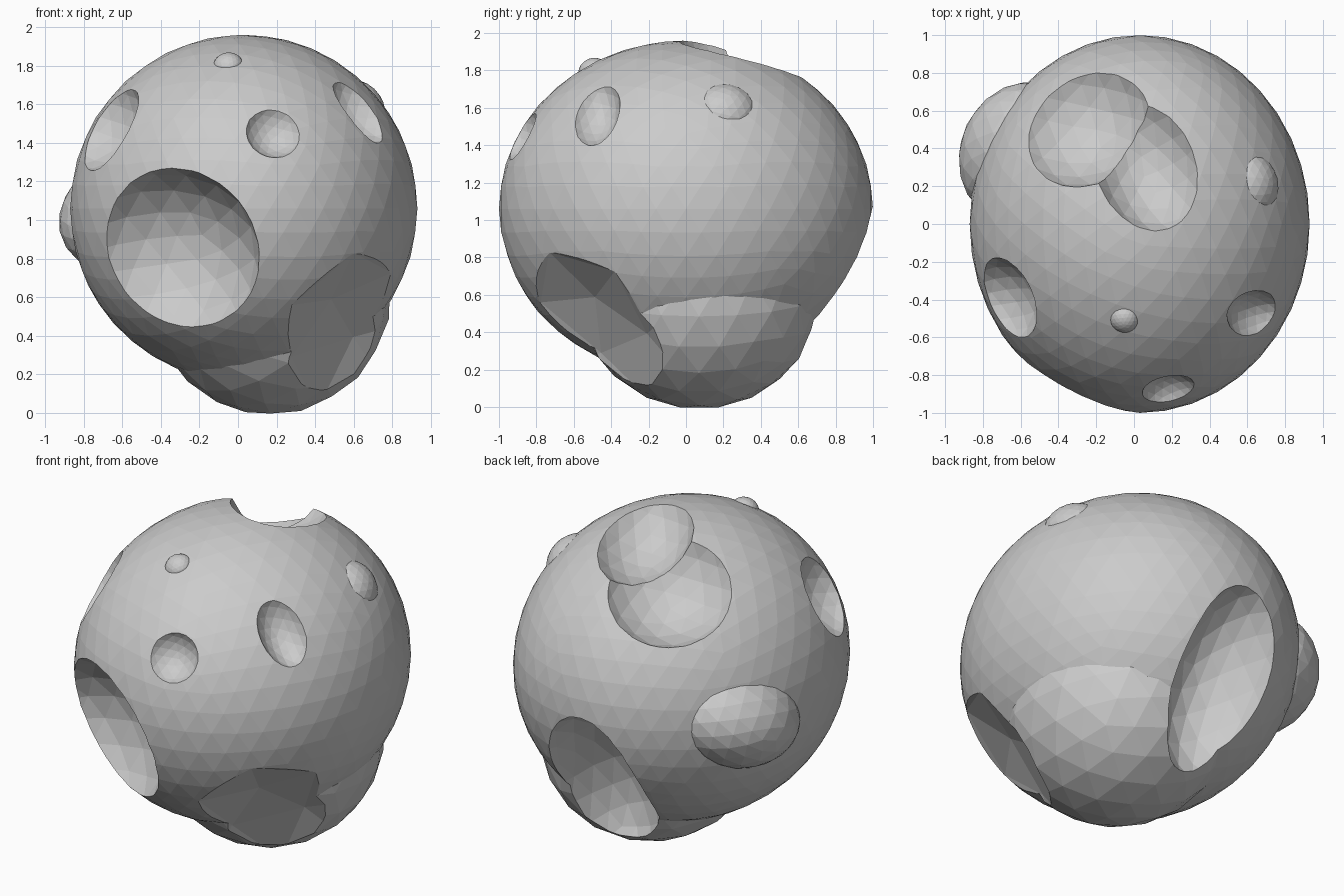
import bpy
from math import radians
from mathutils import Matrix, Vector

cube = bpy.data.objects.get("Cube")
if cube:
    bpy.data.objects.remove(cube, do_unlink=True)

# Stone colour
stone = bpy.data.materials.new("grey_stone")
stone.use_nodes = True
colour = (0.6, 0.6, 0.6, 1)
stone.diffuse_color = colour
stone.node_tree.nodes["Principled BSDF"].inputs["Base Color"].default_value = colour

CENTRE = Vector((0.03, 0, 1.06))
RADII = Vector((0.9, 1.0, 0.9))


def ball(name, matrix, radii, detail=3):
    """Ellipsoid with its own axes given by the matrix."""
    bpy.ops.mesh.primitive_ico_sphere_add(subdivisions=detail, radius=1)
    obj = bpy.context.object
    obj.name = name
    obj.data.transform(matrix @ Matrix.Diagonal((*radii, 1)))
    obj.data.materials.append(stone)
    return obj


def surface_frame(point, roll):
    """Axes at a point: across, up the slope, and out of the rock."""
    d = Vector(point) - CENTRE
    out = Vector([d[i] / RADII[i] ** 2 for i in range(3)]).normalized()
    across = Vector((0, 0, 1)).cross(out).normalized()
    up = out.cross(across)
    turn = Matrix((across, up, out)).transposed().to_4x4()
    return Matrix.Translation(point) @ turn @ Matrix.Rotation(radians(roll), 4, "Z")


def combine(tool, operation):
    """Apply one ball to the rock, then discard the ball."""
    mod = rock.modifiers.new(tool.name, "BOOLEAN")
    mod.operation = operation
    mod.solver = "EXACT"
    mod.object = tool
    bpy.context.view_layer.objects.active = rock
    bpy.ops.object.modifier_apply(modifier=mod.name)
    bpy.data.objects.remove(tool, do_unlink=True)


def bump(name, centre, radii, roll=0):
    combine(ball(name, surface_frame(centre, roll), radii), "UNION")


def crater(name, rim_centre, width, height, roll=0, spread=1.2):
    """Scoop an oval bowl; a larger spread makes it shallower."""
    depth = (width + height) / 2
    lift = Matrix.Translation((0, 0, depth * (spread ** 2 - 1) ** 0.5))
    radii = [r * spread for r in (width, height, depth)]
    combine(ball(name, surface_frame(rim_centre, roll) @ lift, radii), "DIFFERENCE")


# Main rock
rock = ball("asteroid_rock", Matrix.Translation(CENTRE), RADII, 4)

# Large lump below, with a shallow scoop across its edge
lump_place = Matrix.Translation((0.17, 0.07, 0.615)) @ Matrix.Rotation(radians(12), 4, "Y")
combine(ball("bottom_lump", lump_place, (0.625, 0.66, 0.625)), "UNION")
crater("shallow_scoop", (0.51, -0.51, 0.56), 0.35, 0.36, spread=4)

# Smaller lumps
bump("side_lump", (-0.59, 0.38, 1.02), (0.39, 0.29, 0.33), roll=-18)
bump("top_pebble", (-0.05, -0.5, 1.8), (0.078, 0.078, 0.065))
bump("shoulder_lump", (0.62, 0.21, 1.58), (0.17, 0.16, 0.13))

# Craters
crater("front_crater", (-0.29, -0.78, 0.855), 0.455, 0.44)
crater("back_crater", (0.02, 0.72, 0.65), 0.275, 0.53)
crater("top_crater", (-0.24, 0.5, 1.72), 0.355, 0.355)
crater("crown_crater", (0.06, 0.3, 1.86), 0.26, 0.37, roll=27)
crater("brow_crater", (0.18, -0.87, 1.445), 0.14, 0.14)
crater("right_crater", (-0.66, -0.39, 1.47), 0.23, 0.25)
crater("left_crater", (0.625, -0.47, 1.56), 0.13, 0.205, roll=12)

# Flat facets and a single material slot
rock.data.materials.clear()
rock.data.materials.append(stone)
for face in rock.data.polygons:
    face.use_smooth = False
    face.material_index = 0
